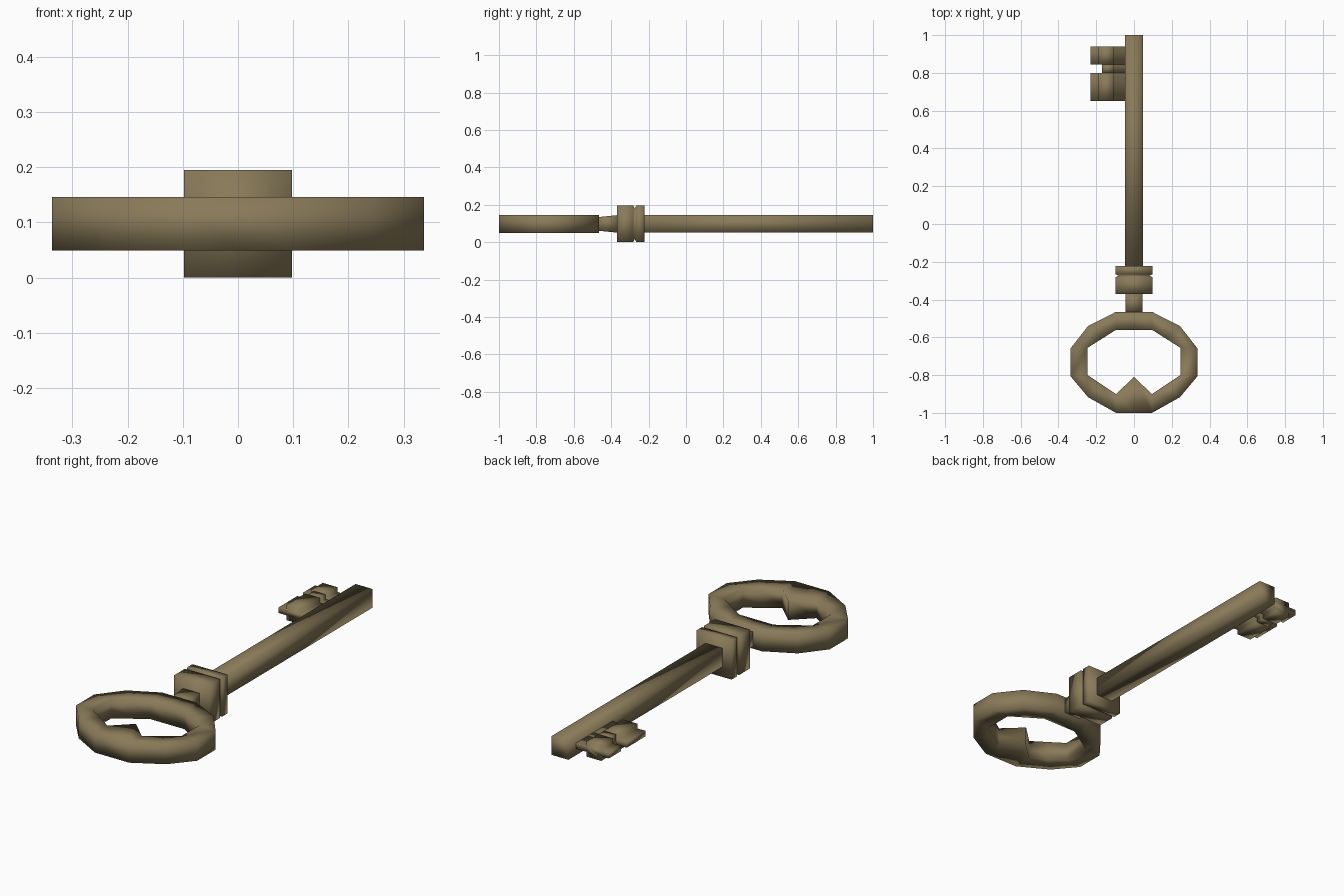
import bpy, bmesh

if "Cube" in bpy.data.objects:
    bpy.data.objects.remove(bpy.data.objects["Cube"])

ZC = 0.0975  # mid-height of the key

brass = bpy.data.materials.new("old_brass")
brass.diffuse_color = (0.25, 0.195, 0.10, 1)
brass.use_nodes = True
brass.node_tree.nodes["Principled BSDF"].inputs["Base Color"].default_value = brass.diffuse_color


def finish(name, bm):
    bmesh.ops.recalc_face_normals(bm, faces=bm.faces)
    mesh = bpy.data.meshes.new(name)
    bm.to_mesh(mesh)
    bm.free()
    mesh.polygons.foreach_set("use_smooth", [True] * len(mesh.polygons))
    mesh.materials.append(brass)
    obj = bpy.data.objects.new(name, mesh)
    bpy.context.collection.objects.link(obj)
    return obj


def square_rod(name, sections):
    """Square sections (y, half width, half height) lofted along y."""
    bm = bmesh.new()
    loops = [[bm.verts.new((sx * w, y, ZC + sz * h))
              for sx, sz in ((-1, -1), (1, -1), (1, 1), (-1, 1))]
             for y, w, h in sections]
    for a, b in zip(loops, loops[1:]):
        for i in range(4):
            j = (i + 1) % 4
            bm.faces.new((a[i], a[j], b[j], b[i]))
    bm.faces.new(loops[0])
    bm.faces.new(loops[-1])
    return finish(name, bm)


def extrude_profile(name, points, y0, y1):
    """Closed x-z outline swept from y0 to y1."""
    bm = bmesh.new()
    face = bm.faces.new([bm.verts.new((x, y0, ZC + z)) for x, z in points])
    out = bmesh.ops.extrude_face_region(bm, geom=[face])
    verts = [g for g in out["geom"] if isinstance(g, bmesh.types.BMVert)]
    bmesh.ops.translate(bm, verts=verts, vec=(0, y1 - y0, 0))
    return finish(name, bm)


# Bow: faceted ring with a pointed notch, (outer x, y, inner x, y) on one side
half = [(0, -.465, 0, -.56), (.095, -.465, .095, -.56),
        (.243, -.54, .17, -.6075), (.337, -.66, .245, -.655),
        (.337, -.805, .245, -.80), (.243, -.917, .17, -.85),
        (.095, -1, .095, -.90), (0, -1, 0, -.81)]
ring = half + [(-a, b, -c, d) for a, b, c, d in half[-2:0:-1]]
bm = bmesh.new()
H = 0.0485
loops = [[bm.verts.new(p) for p in ((a, b, ZC - H), (a, b, ZC + H),
                                    (c, d, ZC + H), (c, d, ZC - H))]
         for a, b, c, d in ring]
for k, a in enumerate(loops):
    b = loops[(k + 1) % len(loops)]
    for i in range(4):
        j = (i + 1) % 4
        bm.faces.new((a[i], a[j], b[j], b[i]))
finish("bow_ring", bm)

# Neck between ring and collar, and the long shaft
square_rod("neck", [(-.475, .046, .036), (-.365, .046, .047)])
square_rod("shaft", [(-.23, .047, .047), (1, .047, .047)])

# Collar with a narrow groove
C = 0.0975
square_rod("collar", [(-.37, C, C), (-.282, C, C), (-.274, .082, .082),
                      (-.266, C, C), (-.222, C, C)])

# Bit: thin web, thick rib, thin teeth, cut by a slot in the outer edge
T, R = 0.014, 0.038


def bit_outline(x_end):
    top = [(-.03, T), (-.105, T), (-.105, R)]
    top += [(-.187, R), (-.187, T), (-.23, T)] if x_end < -.2 else [(x_end, R)]
    return top + [(x, -z) for x, z in reversed(top)]


extrude_profile("bit_lower", bit_outline(-.23), .65, .80)
extrude_profile("bit_middle", bit_outline(-.17), .80, .845)
extrude_profile("bit_upper", bit_outline(-.23), .845, .94)
